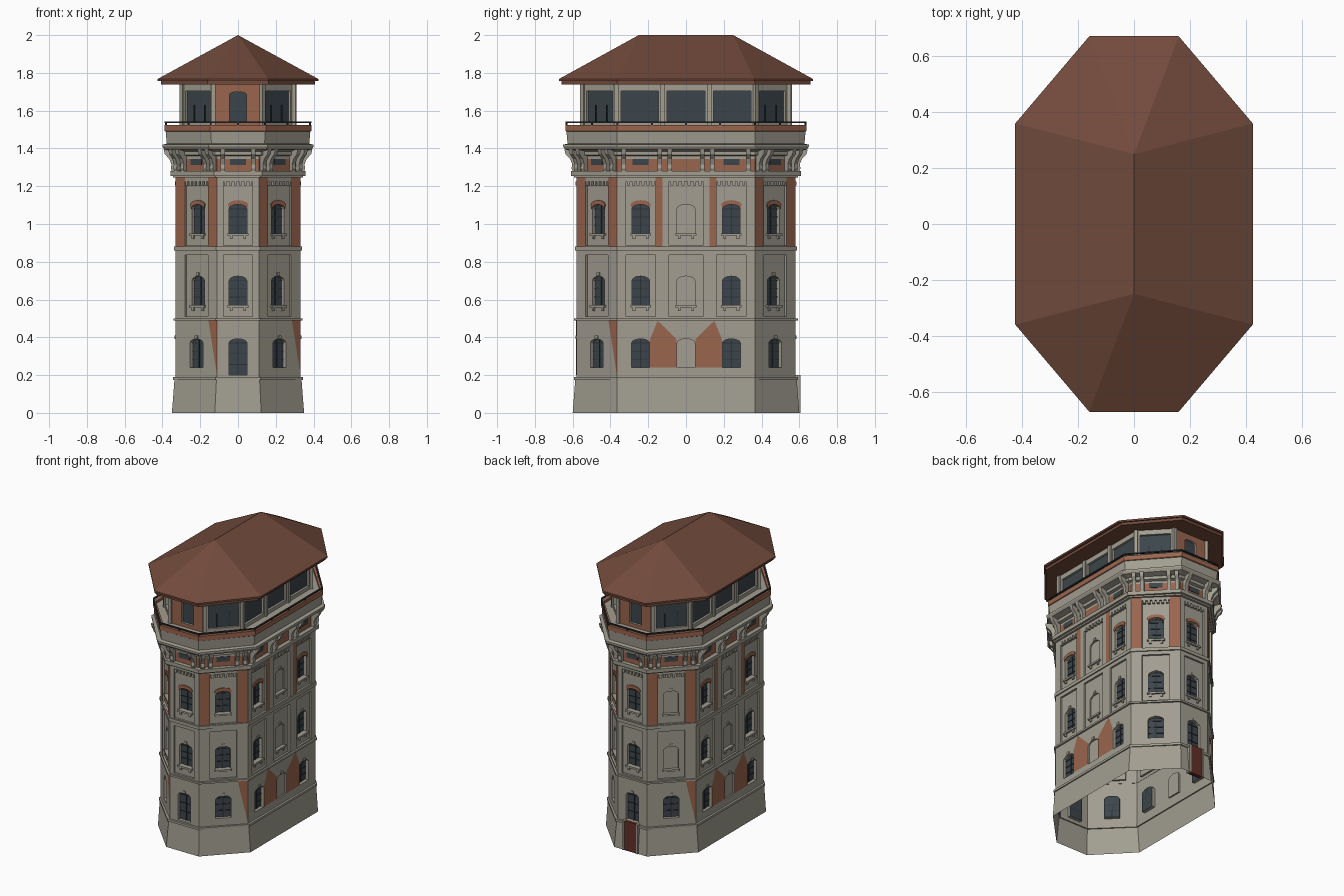
import bpy, bmesh, math
from mathutils import Vector

if "Cube" in bpy.data.objects:
    bpy.data.objects.remove(bpy.data.objects["Cube"])

COLORS = {"stone": (0.36, 0.34, 0.28), "brick": (0.32, 0.13, 0.075), "roof": (0.17, 0.07, 0.045),
          "glass": (0.045, 0.06, 0.07), "iron": (0.025, 0.03, 0.035), "door": (0.12, 0.03, 0.02)}
NAMES = list(COLORS)
for n, c in COLORS.items():
    bpy.data.materials.new(n).diffuse_color = (*c, 1)


def octagon(ax, ay, hx, hy):
    return [(-hx, -ay), (hx, -ay), (ax, -hy), (ax, hy), (hx, ay), (-hx, ay), (-ax, hy), (-ax, -hy)]


def octo(d):
    """Tower outline pushed outwards by d."""
    return octagon(0.33 + d, 0.58 + d, 0.11 + 0.65 * d, 0.365)


class Facet:
    """Local frame of one wall side: u along, z up, d outwards."""
    def __init__(self, poly, i):
        a, b = Vector(poly[i]), Vector(poly[(i + 1) % 8])
        self.mid, self.half = (a + b) / 2, (b - a).length / 2
        self.t = (b - a).normalized()
        self.n = Vector((self.t.y, -self.t.x))

    def at(self, u, z, d=0.0):
        p = self.mid + self.t * u + self.n * d
        return (p.x, p.y, z)


class Part:
    def __init__(self, name):
        self.name, self.bm = name, bmesh.new()

    def face(self, pts, mat):
        f = self.bm.faces.new([self.bm.verts.new(p) for p in pts])
        f.material_index = NAMES.index(mat)

    def box(self, F, u0, u1, z0, z1, d0, d1, mat):
        self.prism(F, [(d0, z0), (d1, z0), (d1, z1), (d0, z1)], u0, u1, mat)

    def prism(self, F, prof, u0, u1, mat):
        """Profile of (d, z) points extruded along u."""
        for u in (u0, u1):
            self.face([F.at(u, z, d) for d, z in prof], mat)
        for (d, z), (e, w) in zip(prof, prof[1:] + prof[:1]):
            self.face([F.at(u0, z, d), F.at(u1, z, d), F.at(u1, w, e), F.at(u0, w, e)], mat)

    def loft(self, prof, mat, closed=True):
        """Sweep (offset, z) points round the octagon."""
        for (d, z), (e, w) in zip(prof, prof[1:] + (prof[:1] if closed else [])):
            p, q = octo(d), octo(e)
            for i in range(8):
                j = (i + 1) % 8
                self.face([(*p[i], z), (*p[j], z), (*q[j], w), (*q[i], w)], mat)

    def holed(self, F, u0, u1, z0, z1, hole, d, mats):
        """Flat wall piece round an opening outline."""
        a, c, b = hole[0][0], hole[0][1], hole[1][0]
        for x0, x1, m in ((u0, a, mats[0]), (b, u1, mats[1])):
            self.face([F.at(x0, z0, d), F.at(x1, z0, d), F.at(x1, z1, d), F.at(x0, z1, d)], m)
        if c > z0 + 1e-4:
            self.face([F.at(a, z0, d), F.at(b, z0, d), F.at(b, c, d), F.at(a, c, d)], mats[2])
        self.face([F.at(u, z, d) for u, z in [(b, z1), (a, z1)] + hole[:1:-1]], mats[2])

    def reveal(self, F, hole, d0, d1, mat):
        for p, q in zip(hole, hole[1:] + hole[:1]):
            self.face([F.at(*p, d0), F.at(*q, d0), F.at(*q, d1), F.at(*p, d1)], mat)

    def finish(self):
        bmesh.ops.remove_doubles(self.bm, verts=self.bm.verts, dist=1e-5)
        bmesh.ops.recalc_face_normals(self.bm, faces=self.bm.faces)
        me = bpy.data.meshes.new(self.name)
        self.bm.to_mesh(me)
        for n in NAMES:
            me.materials.append(bpy.data.materials[n])
        bpy.context.collection.objects.link(bpy.data.objects.new(self.name, me))


def opening(uc, hw, z0, spring, rise=0.0):
    """Opening outline: sill left, sill right, then over the arch."""
    pts = [(uc - hw, z0), (uc + hw, z0), (uc + hw, spring)]
    if rise:
        pts += [(uc + hw * math.cos(a), spring + rise * math.sin(a)) for a in (math.pi * k / 6 for k in range(1, 6))]
    return pts + [(uc - hw, spring)]


walls, panes, bars, trim = Part("walls"), Part("window_panes"), Part("window_bars"), Part("window_trim")


def window(F, uc, hw, z0, spring, rise, d, blind, floor):
    """Reveal, pane, bars, sill and arch hood."""
    hole = opening(uc, hw, z0, spring, rise)
    depth = d - (0.01 if blind else 0.022)
    walls.reveal(F, hole, d, depth, "stone")
    panes.face([F.at(u, z, depth) for u, z in hole], "stone" if blind else "glass")
    if not blind:
        bars.box(F, uc - 0.003, uc + 0.003, z0, spring + rise, depth, depth + 0.004, "iron")
        for k in (1, 2, 3):
            z = z0 + (spring - z0) * k / 3
            bars.box(F, uc - hw, uc + hw, z - 0.002, z + 0.002, depth, depth + 0.004, "iron")
    if floor:
        trim.box(F, uc - hw - 0.008, uc + hw + 0.008, z0 - 0.012, z0, d, d + 0.012, "stone")
        for s in (-1, 1):
            trim.box(F, uc + s * hw * 0.75 - 0.007, uc + s * hw * 0.75 + 0.007, z0 - 0.03, z0 - 0.012, d, d + 0.008, "stone")
    if floor == 2 and not blind:
        arch = hole[2:]
        up = [(uc + (u - uc) * 1.15, z + 0.022) for u, z in arch]
        trim.face([F.at(u, z, d + 0.006) for u, z in arch + up[::-1]], "brick")
        trim.reveal(F, arch + up[::-1], d, d + 0.006, "brick")
    else:
        top = spring + rise
        trim.box(F, uc - 0.01, uc + 0.01, top, top + 0.018, d, d + 0.006, "stone")


# Three storeys of wall bays on all eight sides
FLOORS = [(0.185, 0.495, 0.24, 0.37), (0.495, 0.87, 0.57, 0.70), (0.87, 1.26, 0.95, 1.08)]
for i in range(8):
    F = Facet(octo(0), i)
    side, diag = i in (2, 6), i % 2 == 1
    h = F.half
    bays = [(-h, -0.125, -0.24), (-0.125, 0.125, 0.0), (0.125, h, 0.24)] if side else [(-h, h, 0.0)]
    for k, (z0, z1, wz, spring) in enumerate(FLOORS):
        for u0, u1, uc in bays:
            blind = (side and uc == 0) or (i == 5 and k > 0)
            mats = ["stone"] * 3
            if k == 2:
                if diag:
                    mats = ["brick", "brick", "stone"]
                elif side and uc:
                    mats[0 if uc > 0 else 1] = "brick"
            if k == 0:
                wz0 = 0.20 if i in (0, 4) else wz
                walls.holed(F, u0, u1, z0, z1, opening(uc, 0.048, wz0, spring, 0.022), 0, mats)
                window(F, uc, 0.048, wz0, spring, 0.022, 0, blind, k)
                continue
            pw = 0.085 if diag else 0.09 if side and not uc else 0.078
            pz0, pz1 = z0 + 0.015, z1 - 0.035
            panel = opening(uc, pw, pz0, pz1)
            walls.holed(F, u0, u1, z0, z1, panel, 0, mats)
            walls.reveal(F, panel, 0, -0.013, "stone")
            walls.holed(F, uc - pw, uc + pw, pz0, pz1, opening(uc, 0.047, wz, spring, 0.024), -0.013, ["stone"] * 3)
            window(F, uc, 0.047, wz, spring, 0.024, -0.013, blind, k)
            if k == 2:  # dentils under the cornice
                for m in range(6):
                    x = uc - pw + (m + 0.5) * pw / 3
                    trim.box(F, x - 0.008, x + 0.008, pz1 - 0.022, pz1, -0.013, 0.004, "stone")
    # Exposed brick patches
    if side:
        for s in (-1, 1):
            patch = [(0.19, 0.24), (0.05, 0.24), (0.05, 0.39), (0.15, 0.488), (0.19, 0.39)]
            walls.face([F.at(s * u, z, 0.0015) for u, z in patch], "brick")
    if i in (1, 5, 7):
        walls.face([F.at(u, z, 0.0015) for u, z in ((h, 0.2), (h, 0.488), (0.09, 0.488))], "brick")

# Plinth, string courses and cornice
bands = Part("plinth_and_bands")
bands.loft([(0.02, 0), (0.006, 0.18)], "stone", False)
for z0, z1, d in ((0.175, 0.19, 0.014), (0.488, 0.5, 0.012), (0.86, 0.882, 0.008), (1.245, 1.255, 0.014), (1.255, 1.28, 0.028)):
    bands.loft([(-0.002, z0), (d, z0), (d, z1), (-0.002, z1)], "stone")

# Frieze, overhanging gallery and deck
gallery = Part("gallery")
gallery.loft([(0.0, 1.26), (0.0, 1.345)], "brick", False)
gallery.loft([(0.0, 1.345), (0.0, 1.36), (0.02, 1.365), (0.02, 1.385), (0.06, 1.395), (0.07, 1.41), (0.07, 1.42),
              (0.047, 1.425), (0.053, 1.49)], "stone", False)
gallery.loft([(0.053, 1.49), (0.058, 1.493), (0.058, 1.525), (0.035, 1.525), (0.035, 1.51)], "brick", False)
gallery.face([(*p, 1.51) for p in octo(0.04)], "stone")
brackets, rail = Part("brackets"), Part("railing")
PROF = [(0, 1.28), (0.02, 1.28), (0.026, 1.295), (0.022, 1.315), (0.034, 1.345), (0.058, 1.37), (0.064, 1.395), (0, 1.395)]
for i in range(8):
    F = Facet(octo(0), i)
    us = (-0.33, -0.14, -0.085, 0.085, 0.14, 0.33) if i in (2, 6) else (-F.half + 0.03, F.half - 0.03)
    if i % 2:
        us = (-F.half + 0.02, -F.half + 0.07, F.half - 0.07, F.half - 0.02)
    for u in us:
        brackets.prism(F, PROF, u - 0.012, u + 0.012, "stone")
    for uc in ((-0.24, 0.24) if i in (2, 6) else (0,)):  # slit windows
        panes.box(F, uc - 0.042, uc + 0.042, 1.312, 1.345, 0, 0.003, "glass")
    R = Facet(octo(0.052), i)
    for u in ((-R.half, -0.18, 0, 0.18) if i in (2, 6) else (-R.half, 0)):
        rail.box(R, u - 0.004, u + 0.004, 1.52, 1.54, -0.004, 0.004, "iron")
rail.loft([(0.048, 1.535), (0.058, 1.535), (0.058, 1.543), (0.048, 1.543)], "iron")

# Glazed lookout storey
lookout = Part("lookout_room")
LP = octagon(0.295, 0.545, 0.13, 0.37)
for i in range(8):
    F = Facet(LP, i)
    h = F.half
    if i in (2, 6):
        bays = [(-h, -0.12, -0.245, 0.1), (-0.12, 0.12, 0, 0.1), (0.12, h, 0.245, 0.1)]
    else:
        bays = [(-h, h, 0, 0.095 if i % 2 else 0.045)]
    for u0, u1, uc, hw in bays:
        end = i in (0, 4)
        hole = opening(uc, hw, 1.535, 1.685 if end else 1.705, 0.015 if end else 0)
        lookout.holed(F, u0, u1, 1.51, 1.745, hole, 0, ["brick" if end else "stone"] * 3)
        lookout.reveal(F, hole, 0, -0.015, "stone")
        panes.face([F.at(u, z, -0.015) for u, z in hole], "glass")
        if i % 2:
            for x in (-0.04, 0.04):
                bars.box(F, x - 0.002, x + 0.002, 1.535, 1.63, -0.015, -0.009, "iron")
    for u in ((-h, -0.122, 0.122) if i in (2, 6) else (-h,)):
        lookout.box(F, u - 0.012, u + 0.012, 1.51, 1.745, -0.01, 0.01, "stone")

# Hipped roof with soffit
roof = Part("roof")
E = octagon(0.425, 0.672, 0.16, 0.36)
RF, RB = (0, -0.25, 2.0), (0, 0.25, 2.0)
eave = [(*p, 1.768) for p in E]
for i in range(8):
    a, b = eave[i], eave[(i + 1) % 8]
    roof.face([a, b] + ([RB, RF] if i == 2 else [RF, RB] if i == 6 else [RB] if i in (3, 4, 5) else [RF]), "roof")
    roof.face([(*a[:2], 1.756), (*b[:2], 1.756), b, a], "roof")
roof.face([(*p, 1.756) for p in E], "roof")
roof.loft([(0.078, 1.756), (0.078, 1.738)], "roof", False)
roof.face([(*p, 1.738) for p in octo(0.078)], "roof")

# Back entrance door
door = Part("back_door")
F = Facet(octo(0), 4)
door.box(F, -0.045, 0.045, 0.0, 0.2, -0.005, 0.022, "door")
for s in (-1, 1):
    door.box(F, s * 0.052 - 0.007, s * 0.052 + 0.007, 0, 0.2, -0.005, 0.026, "stone")

for p in (walls, panes, bars, trim, bands, gallery, brackets, rail, lookout, roof, door):
    p.finish()

for m in bpy.data.materials:
    if m.users and not m.is_grease_pencil:
        m.use_nodes = True
        m.node_tree.nodes["Principled BSDF"].inputs["Base Color"].default_value = m.diffuse_color
